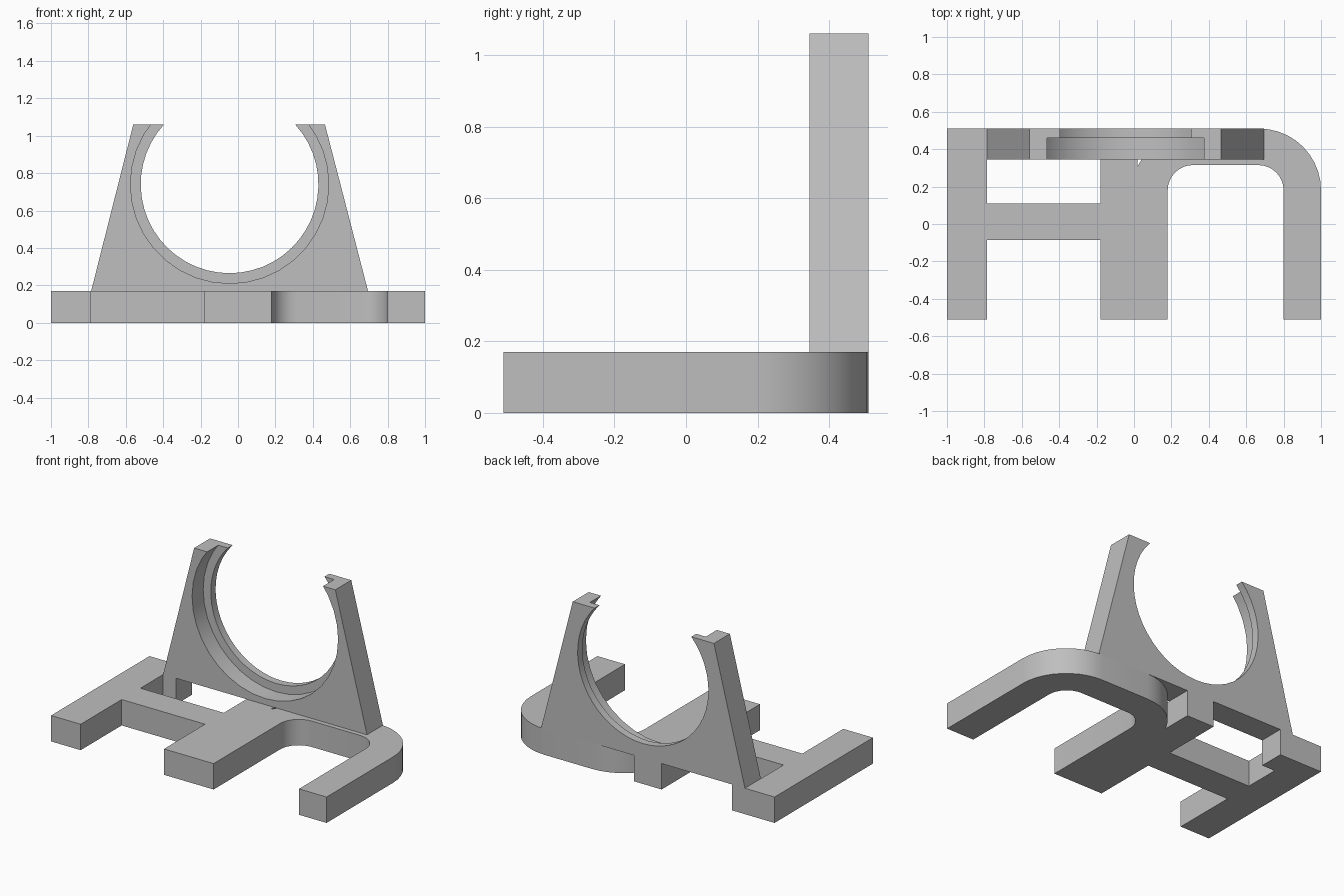
import bpy, bmesh
from math import asin, cos, degrees, radians, sin
from mathutils import Vector

cube = bpy.data.objects.get("Cube")
if cube:
    bpy.data.objects.remove(cube, do_unlink=True)

grey = bpy.data.materials.new("plain grey")
grey.use_nodes = True
colour = (0.52, 0.52, 0.52, 1)
grey.diffuse_color = colour
grey.node_tree.nodes["Principled BSDF"].inputs["Base Color"].default_value = colour


def arc(cx, cy, r, start, end, steps):
    """Points on a circle between two angles in degrees."""
    angles = [radians(start + (end - start) * i / steps) for i in range(steps + 1)]
    return [(cx + r * cos(a), cy + r * sin(a)) for a in angles]


def extrude(name, outline, place, depth):
    """Solid made from a flat outline pushed along depth."""
    bm = bmesh.new()
    face = bm.faces.new([bm.verts.new(place(u, v)) for u, v in outline])
    result = bmesh.ops.extrude_face_region(bm, geom=[face])
    moved = [g for g in result["geom"] if isinstance(g, bmesh.types.BMVert)]
    bmesh.ops.translate(bm, verts=moved, vec=Vector(depth))
    bmesh.ops.recalc_face_normals(bm, faces=bm.faces)
    mesh = bpy.data.meshes.new(name)
    bm.to_mesh(mesh)
    bm.free()
    mesh.materials.append(grey)
    obj = bpy.data.objects.new(name, mesh)
    bpy.context.collection.objects.link(obj)
    return obj


def activate(obj):
    bpy.ops.object.select_all(action="DESELECT")
    obj.select_set(True)
    bpy.context.view_layer.objects.active = obj


front, back, wall, thick, top = -0.51, 0.51, 0.345, 0.17, 1.06

# Base: side bar, crossbar, middle foot and rounded arch in one outline
outline = [(-1, front), (-0.785, front), (-0.785, -0.085), (-0.18, -0.085),
           (-0.18, front), (0.18, front)]
outline += arc(0.315, 0.18, 0.135, 180, 90, 8)      # inside of the arch
outline += arc(0.665, 0.18, 0.135, 90, 0, 8)
outline += [(0.8, front), (1, front)]
outline += arc(0.67, 0.18, 0.33, 0, 90, 10)         # outside of the arch
outline += arc(0.325, 0.18, 0.33, 90, 155, 7)
outline += [(0.02, 0.31), (0.02, back), (-0.18, back), (-0.18, 0.11),
            (-0.785, 0.11), (-0.785, wall), (-0.69, wall), (-0.69, back), (-1, back)]
base = extrude("base_frame", outline, lambda x, y: (x, y, 0), (0, 0, thick))

# Upright cradle: tapered plate with an open round bore
cx, cz, bore, rebate = -0.045, 0.74, 0.475, 0.53
tip = degrees(asin((top - cz) / bore))
outline = [(0.695, thick), (0.465, top)]
outline += arc(cx, cz, bore, tip, -180 - tip, 36)
outline += [(-0.56, top), (-0.785, thick)]
cradle = extrude("upright_cradle", outline, lambda x, z: (x, wall, z), (0, back - wall, 0))

# Wider rebate cut into the front of the bore
cutter = extrude("rebate_cutter", arc(cx, cz, rebate, 0, 350, 35),
                 lambda x, z: (x, wall - 0.1, z), (0, 0.215, 0))
cutter.hide_render = True
cut = cradle.modifiers.new("rebate", "BOOLEAN")
cut.operation = "DIFFERENCE"
cut.solver = "EXACT"
cut.object = cutter
activate(cradle)
bpy.ops.object.modifier_apply(modifier=cut.name)
bpy.data.objects.remove(cutter, do_unlink=True)

for part in (base, cradle):
    activate(part)
    bpy.ops.object.shade_smooth_by_angle(angle=radians(30))
